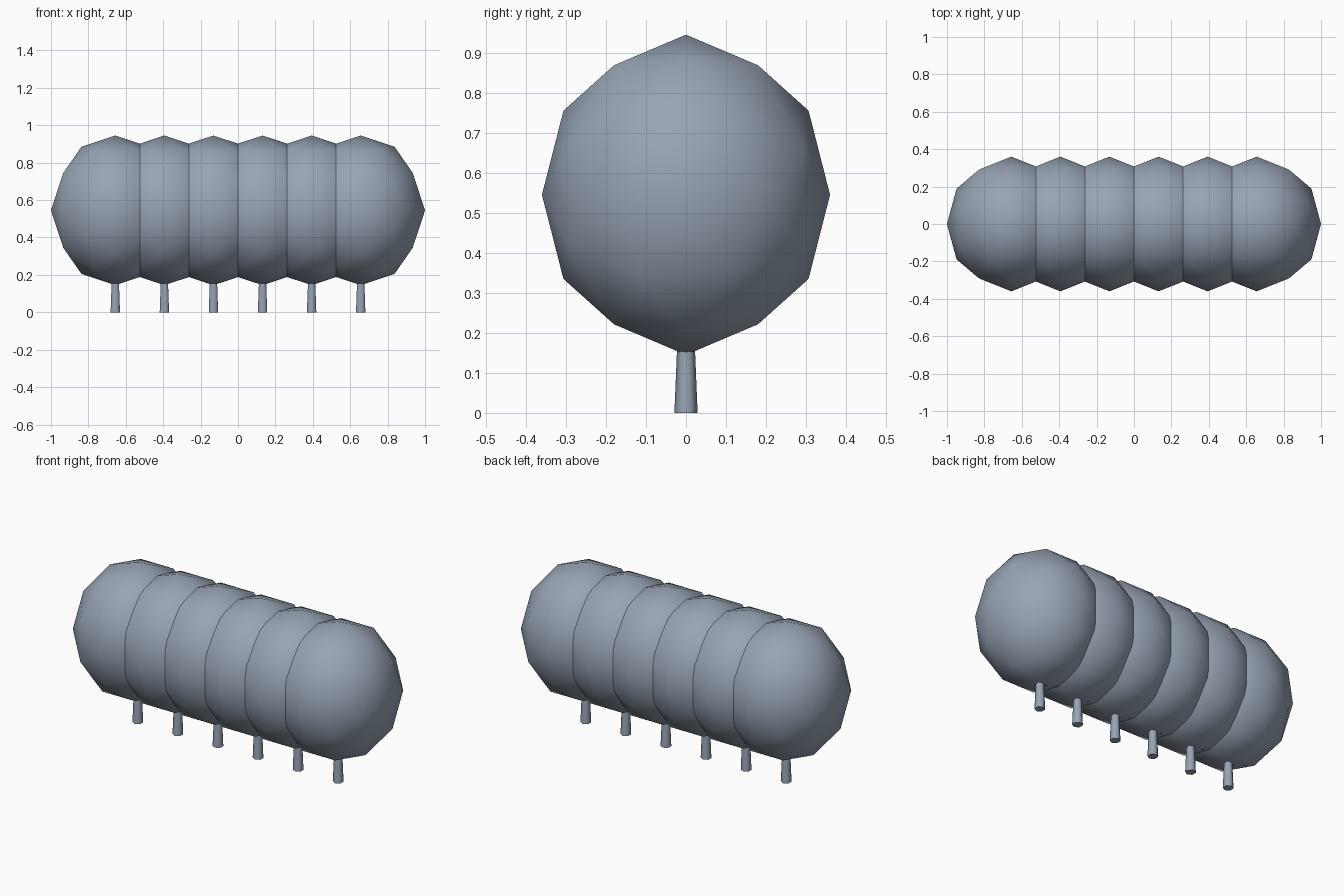
import bpy, bmesh, math
from mathutils import Matrix

if "Cube" in bpy.data.objects:
    bpy.data.objects.remove(bpy.data.objects["Cube"])

# slate grey-blue surface
slate = bpy.data.materials.new("slate")
slate.diffuse_color = (0.31, 0.37, 0.455, 1)
slate.use_nodes = True
slate.node_tree.nodes["Principled BSDF"].inputs["Base Color"].default_value = slate.diffuse_color


def make_object(name, bm, location):
    mesh = bpy.data.meshes.new(name)
    bm.to_mesh(mesh)
    bm.free()
    mesh.materials.append(slate)
    obj = bpy.data.objects.new(name, mesh)
    bpy.context.collection.objects.link(obj)
    obj.location = location
    return obj


def foliage(x):
    # icosahedron from three golden rectangles, split once, then stretched
    bm = bmesh.new()
    t = (1 + math.sqrt(5)) / 2
    for a in (-1, 1):
        for b in (-t, t):
            for co in ((a, 0, b), (b, a, 0), (0, b, a)):
                bm.verts.new(co)
    bmesh.ops.convex_hull(bm, input=bm.verts[:])
    bmesh.ops.subdivide_edges(bm, edges=bm.edges[:], cuts=1, use_grid_fill=True)
    for v in bm.verts:
        v.co.normalize()
    bmesh.ops.scale(bm, vec=(0.344, 0.36, 0.4), verts=bm.verts[:])
    bmesh.ops.recalc_face_normals(bm, faces=bm.faces[:])
    for f in bm.faces:
        f.smooth = True
    return make_object("bush_foliage", bm, (x, 0, 0.545))


def stem(x):
    # tapered six-sided stem with a corner toward the front
    h = 0.22
    bm = bmesh.new()
    bmesh.ops.create_cone(bm, cap_ends=True, segments=6,
                          radius1=0.029, radius2=0.020, depth=h,
                          matrix=Matrix.Translation((0, 0, h / 2)))
    for f in bm.faces:
        f.smooth = len(f.verts) == 4
    for e in bm.edges:
        e.smooth = all(f.smooth for f in e.link_faces)
    return make_object("bush_stem", bm, (x, 0, 0))


# row of six overlapping bushes
for i in range(6):
    x = (i - 2.5) * 0.2624
    foliage(x)
    stem(x)
